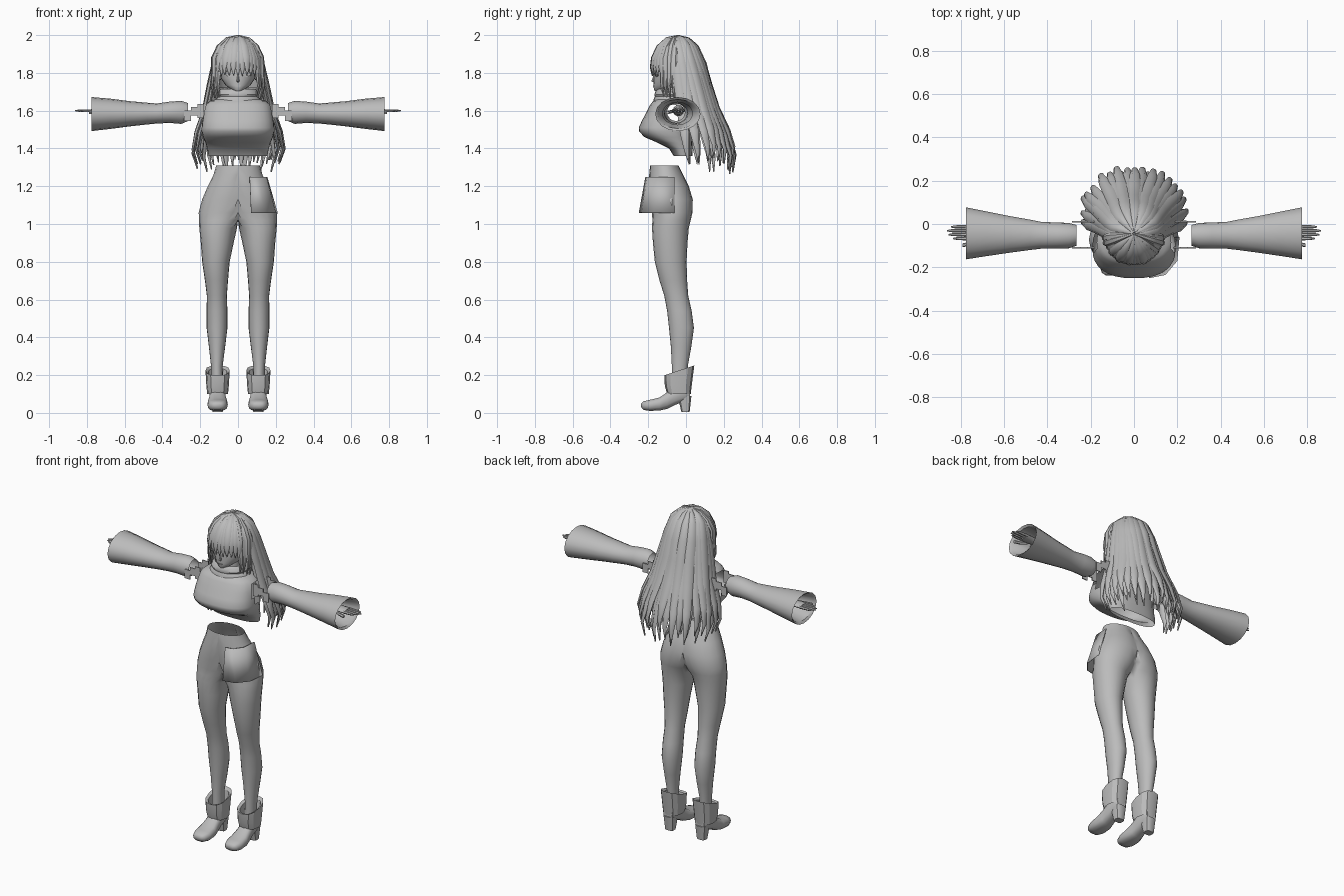
import bpy, bmesh, math, random
from mathutils import Vector

if "Cube" in bpy.data.objects:
    bpy.data.objects.remove(bpy.data.objects["Cube"])

random.seed(4)
grey = bpy.data.materials.new("plain_grey")
grey.diffuse_color = (0.5, 0.5, 0.5, 1)
grey.use_nodes = True
grey.node_tree.nodes["Principled BSDF"].inputs["Base Color"].default_value = grey.diffuse_color


def finish(name, bm, mirror=False, angle=40):
    """Turn a bmesh into a shaded, optionally mirrored object."""
    bmesh.ops.recalc_face_normals(bm, faces=bm.faces)
    me = bpy.data.meshes.new(name)
    bm.to_mesh(me)
    bm.free()
    me.materials.append(grey)
    ob = bpy.data.objects.new(name, me)
    bpy.context.collection.objects.link(ob)
    bpy.ops.object.select_all(action='DESELECT')
    ob.select_set(True)
    bpy.context.view_layer.objects.active = ob
    bpy.ops.object.shade_smooth_by_angle(angle=math.radians(angle))
    if mirror:
        m = ob.modifiers.new("mirror", 'MIRROR')
        m.use_clip = True
    return ob


def loft(bm, rings, cap0=False, cap1=False):
    """Skin a list of equally long closed rings."""
    rows = [[bm.verts.new(p) for p in r] for r in rings]
    n = len(rows[0])
    for a, b in zip(rows, rows[1:]):
        for i in range(n):
            j = (i + 1) % n
            bm.faces.new((a[i], a[j], b[j], b[i]))
    if cap0:
        bm.faces.new(rows[0])
    if cap1:
        bm.faces.new(rows[-1])


def oval(c, u, v, n=16, p=1.0):
    """Oval ring around c with half axes u and v; p below 1 squares it."""
    def s(t):
        return math.copysign(abs(t) ** p, t) if abs(t) > 1e-6 else 0
    c, u, v = Vector(c), Vector(u), Vector(v)
    return [c + u * s(math.cos(2 * math.pi * i / n)) + v * s(math.sin(2 * math.pi * i / n))
            for i in range(n)]


def level(z, cx, rx, y0, y1, n=16, p=1.0, tilt=0):
    """Horizontal oval ring from front y0 to back y1, optionally tilted."""
    return oval((cx, (y0 + y1) / 2, z), (rx, 0, 0), (0, (y1 - y0) / 2, tilt), n, p)


def box(bm, lo, hi):
    x0, y0, z0 = lo
    x1, y1, z1 = hi
    loft(bm, [[(x0, y0, z), (x1, y0, z), (x1, y1, z), (x0, y1, z)] for z in (z0, z1)], True, True)


# Trousers: one leg with half the hips, mirrored at the middle
bm = bmesh.new()
legs = [(1.31, 0, .115, -.19, -.04), (1.26, .005, .125, -.195, -.015), (1.2, .02, .14, -.195, .015),
        (1.13, .045, .145, -.19, .036), (1.06, .07, .138, -.18, .034), (1.02, .088, .119, -.178, .025),
        (.98, .105, .1, -.18, .015), (.9, .11, .087, -.175, .008), (.8, .117, .073, -.165, .003),
        (.7, .114, .061, -.14, .006), (.62, .112, .053, -.115, .012), (.54, .111, .055, -.1, .03),
        (.45, .111, .055, -.09, .042), (.35, .111, .043, -.08, .028), (.25, .112, .031, -.075, .01),
        (.13, .11, .03, -.075, .005)]
rings = [level(*r, n=20) for r in legs]
for r in rings:
    for p in r:
        p.x = max(p.x, 0)
loft(bm, rings)
bmesh.ops.delete(bm, geom=[f for f in bm.faces if all(v.co.x < 1e-5 for v in f.verts)], context='FACES')
finish("trousers", bm, True)

# Hip pouch: a flared panel wrapped around one hip
bm = bmesh.new()
top = [(.062, -.215), (.11, -.205), (.15, -.15), (.155, -.06)]
low = [(.07, -.25), (.145, -.235), (.2, -.17), (.21, -.06)]
rows = [[bm.verts.new((x, y, z)) for x, y in pts] for pts, z in ((top, 1.25), (low, 1.06))]
for i in range(3):
    bm.faces.new((rows[0][i], rows[0][i + 1], rows[1][i + 1], rows[1][i]))
ob = finish("hip_pouch", bm, angle=20)
ob.modifiers.new("thickness", 'SOLIDIFY').thickness = .006

# Boots: lofted shoe, block heel and flared cuff
bm = bmesh.new()
shoe = [(-.237, .03, .05, .022), (-.225, .015, .062, .04), (-.19, .01, .07, .053), (-.14, .012, .082, .054),
        (-.1, .02, .11, .046), (-.06, .04, .14, .042), (-.01, .06, .16, .042), (.022, .07, .15, .03)]
loft(bm, [oval((.108, y, (a + b) / 2), (w, 0, 0), (0, 0, (b - a) / 2), 14, .75)
          for y, a, b, w in shoe], True, True)
loft(bm, [level(.004, .108, .027, -.025, .02, 10, .6), level(.09, .108, .036, -.045, .03, 10, .6)], True, True)
finish("boots", bm, True, 45)
bm = bmesh.new()
loft(bm, [level(.1, .108, .055, -.1, .025, 12, .8), level(.15, .108, .06, -.112, .032, 12, .8, .008),
          level(.225, .108, .064, -.115, .044, 12, .8, .026), level(.215, .108, .05, -.1, .03, 12, .8, .02),
          level(.14, .108, .045, -.09, .015, 12, .8)])
finish("boot_cuffs", bm, True, 30)

# Cropped top: full chest, slanted underside, cut armholes
bm = bmesh.new()
chest = [(1.665, .1, -.15, .005), (1.65, .15, -.175, .015), (1.63, .172, -.19, .02), (1.59, .182, -.21, .025),
         (1.55, .188, -.232, .03), (1.51, .192, -.25, .033), (1.49, .192, -.248, .034), (1.46, .185, -.22, .034),
         (1.43, .172, -.15, .034), (1.4, .163, -.09, .034), (1.36, .155, -.065, .034)]
loft(bm, [level(z, 0, rx, a, b, 32, .82) for z, rx, a, b in chest])


def in_armhole(f):
    c = f.calc_center_median()
    return abs(c.x) > .12 and math.hypot(c.y + .05, c.z - 1.565) < .075


bmesh.ops.delete(bm, geom=[f for f in bm.faces if in_armhole(f)], context='FACES')
finish("cropped_top", bm)

# Folded collar
bm = bmesh.new()
collar = [(1.635, .13, -.175, .02), (1.66, .12, -.172, .02), (1.675, .105, -.165, .012), (1.685, .112, -.168, .015),
          (1.705, .105, -.16, .01), (1.715, .09, -.15, .0), (1.69, .08, -.14, -.01)]
loft(bm, [level(z, 0, rx, a, b, 24) for z, rx, a, b in collar])
finish("collar", bm)

# Stepped shoulder scraps between top and sleeves
bm = bmesh.new()
for y in (-.112, .008):
    for x0, x1, z0, z1 in ((.18, .215, 1.56, 1.635), (.215, .25, 1.575, 1.62), (.25, .285, 1.545, 1.6)):
        box(bm, (x0, y, z0), (x1, y + .006, z1))
finish("shoulder_scraps", bm, True)

# Flared sleeves, open at both ends
bm = bmesh.new()
sleeve = [(.265, 1.545, 1.64, -.1, -.005), (.3, 1.53, 1.652, -.112, .005), (.36, 1.535, 1.648, -.113, .007),
          (.43, 1.532, 1.638, -.114, .01), (.48, 1.527, 1.642, -.12, .02), (.57, 1.517, 1.65, -.132, .036),
          (.68, 1.503, 1.664, -.148, .058), (.775, 1.492, 1.672, -.163, .077), (.765, 1.505, 1.66, -.15, .064),
          (.66, 1.525, 1.645, -.125, .035)]
loft(bm, [oval((x, (a + b) / 2, (z0 + z1) / 2), (0, (b - a) / 2, 0), (0, 0, (z1 - z0) / 2), 16)
          for x, z0, z1, a, b in sleeve])
finish("sleeves", bm, True)

# Hands: flat palm, four fingers and a thumb
bm = bmesh.new()
loft(bm, [oval((x, -.04, 1.6), (0, w, 0), (0, 0, h), 10)
          for x, w, h in ((.6, .03, .03), (.69, .024, .02), (.73, .036, .013), (.775, .036, .011))], True, True)
for i, tip in enumerate((.835, .855, .862, .845)):
    y = -.067 + .018 * i
    loft(bm, [oval((x, y, 1.6), (0, w, 0), (0, 0, w), 6)
              for x, w in ((.765, .009), (tip - .02, .007), (tip, .003))], True, True)
loft(bm, [oval((x, y, z), (0, .009, 0), (0, 0, .009), 6)
          for x, y, z in ((.715, -.07, 1.597), (.75, -.09, 1.592), (.79, -.098, 1.59))], True, True)
finish("hands", bm, True)

# Head: lofted from chin to crown, with a neck, nose, ears, eyes and mouth
bm = bmesh.new()
head = [(1.703, .014, -.165, -.12), (1.712, .035, -.17, -.08), (1.735, .066, -.172, -.02), (1.77, .09, -.17, .03),
        (1.82, .1, -.172, .05), (1.88, .103, -.168, .055), (1.94, .085, -.14, .04), (1.975, .045, -.09, .0)]
loft(bm, [level(z, 0, rx, a, b, 24) for z, rx, a, b in head], True, True)
loft(bm, [level(z, 0, .045, -.1, -.01, 14) for z in (1.64, 1.75)])
loft(bm, [level(z, 0, w, y, -.165, 6) for z, w, y in ((1.785, .003, -.173), (1.757, .008, -.185), (1.75, .004, -.172))],
     True, True)
finish("head", bm)
bm = bmesh.new()
loft(bm, [oval((.043, y, 1.793), (.023, .008, 0), (0, 0, .014), 12) for y in (-.161, -.154)], True, True)
box(bm, (.02, -.166, 1.807), (.066, -.15, 1.811))
box(bm, (0, -.176, 1.729), (.012, -.17, 1.732))
loft(bm, [oval((x, -.045, 1.785), (0, .014, 0), (0, 0, r), 8) for x, r in ((.09, .022), (.11, .028))], True, True)
finish("eyes_mouth_and_ears", bm, True)

# Scalp cap under the locks, open over the face
bm = bmesh.new()
cap = [(1.72, .108, -.14, .1), (1.8, .117, -.165, .088), (1.87, .118, -.17, .075), (1.93, .098, -.145, .05),
       (1.97, .062, -.1, .01), (1.988, .02, -.06, -.025)]
loft(bm, [level(z, 0, rx, a, b, 24) for z, rx, a, b in cap], False, True)
bmesh.ops.delete(bm, geom=[f for f in bm.faces if f.calc_center_median().y < -.06
                           and f.calc_center_median().z < 1.88], context='FACES')
finish("hair_cap", bm)


def lock(bm, a, prof, width, thick, scale=1, drop=1, drift=.08):
    """Tapered flat lock falling from the crown towards angle a (0 = back)."""
    path = []
    for z, r in prof:
        r *= scale * (1 + .12 * abs(math.sin(a)) * (z < 1.75))
        if z < 1.74:
            z = 1.74 - (1.74 - z) * drop
        path.append(Vector((r * math.sin(a), -.045 + r * math.cos(a) + drift * max(0, (1.95 - z) / .55),
                            z - (1 - scale) * .1)))
    side = Vector((math.cos(a), -math.sin(a), 0))
    rings, last = [], len(path) - 1
    for i, p in enumerate(path):
        along = (path[min(i + 1, last)] - path[max(i - 1, 0)]).normalized()
        t = i / last
        w = min(1, .25 + 2.2 * t) * min(1, (1 - t) * 3 + .08)
        rings.append(oval(p, side * width * w, side.cross(along) * thick * (.3 + .7 * w), 6))
    loft(bm, rings, True, True)


# Long hair at the back and sides, two layers of locks
long_hair = [(1.994, .005), (1.98, .06), (1.94, .103), (1.85, .13), (1.74, .14), (1.6, .165),
             (1.47, .205), (1.37, .222), (1.29, .2)]
bm = bmesh.new()
for layer, count in ((1, 19), (.88, 16)):
    for i in range(count):
        a = math.radians(-95 + 190 * i / (count - 1) + random.uniform(-3, 3))
        lock(bm, a, long_hair, .029, .012, layer * random.uniform(.96, 1.03), random.uniform(.86, 1.04))
finish("long_hair", bm)

# Fringe over the forehead and longer locks beside the face
fringe = [(1.994, .005), (1.982, .06), (1.94, .105), (1.88, .134), (1.83, .142), (1.785, .136)]
side_hair = fringe[:4] + [(1.8, .135), (1.73, .128), (1.65, .11)]
bm = bmesh.new()
for i in range(11):
    a = math.radians(130 + 10 * i)
    lock(bm, a, fringe, .02, .007, random.uniform(.98, 1.03), drift=0)
for s in (-1, 1):
    for d in (98, 108, 118, 127):
        lock(bm, math.radians(s * d), side_hair, .018, .009, random.uniform(.96, 1.02), random.uniform(.6, 1.1), 0)
finish("fringe", bm)
